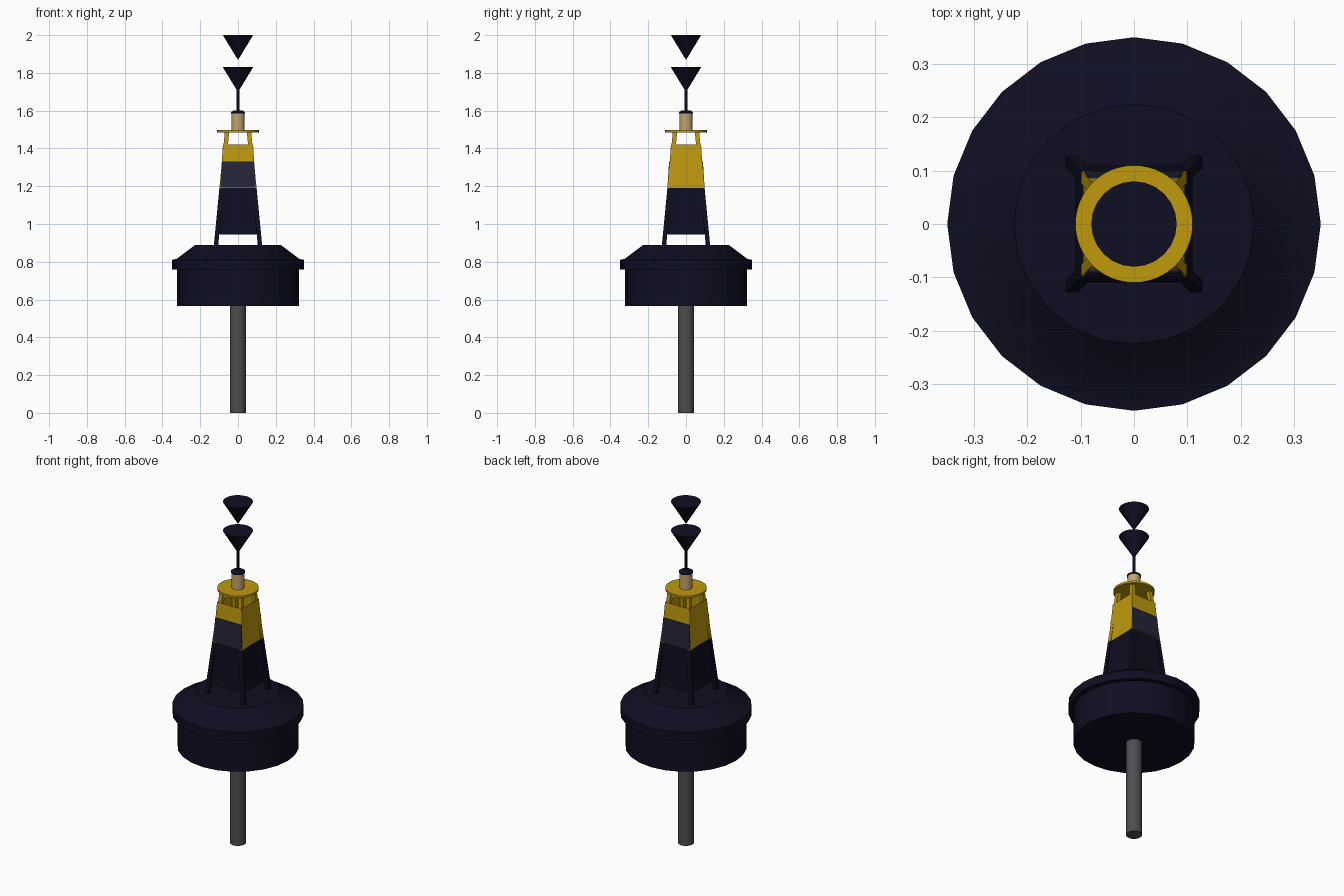
import bpy, bmesh, math
from mathutils import Vector

if "Cube" in bpy.data.objects:
    bpy.data.objects.remove(bpy.data.objects["Cube"])

def material(name, rgb):
    m = bpy.data.materials.new(name)
    m.diffuse_color = (*rgb, 1)
    m.use_nodes = True
    m.node_tree.nodes["Principled BSDF"].inputs["Base Color"].default_value = m.diffuse_color
    return m

NAVY = material("navy black", (0.0045, 0.0045, 0.016))
YELLOW = material("yellow", (0.52, 0.32, 0.004))
SLATE = material("solar slate", (0.018, 0.018, 0.04))
TAN = material("lantern tan", (0.55, 0.38, 0.16))
GREY = material("pole grey", (0.075, 0.075, 0.08))
SPLIT = 1.19   # height where the paint changes from navy to yellow

def make(name, bm, mats, smooth=False):
    bmesh.ops.recalc_face_normals(bm, faces=bm.faces)
    me = bpy.data.meshes.new(name)
    bm.to_mesh(me)
    bm.free()
    ob = bpy.data.objects.new(name, me)
    bpy.context.collection.objects.link(ob)
    for m in mats:
        me.materials.append(m)
    if len(mats) > 1:
        for p in me.polygons:
            p.material_index = int(p.center.z > SPLIT)
    if smooth:
        bpy.ops.object.select_all(action='DESELECT')
        ob.select_set(True)
        bpy.context.view_layer.objects.active = ob
        bpy.ops.object.shade_smooth_by_angle(angle=math.radians(30))
    return ob

def loft(bm, rings, caps=True):
    loops = [[bm.verts.new(p) for p in r] for r in rings]
    n = len(loops[0])
    for a, b in zip(loops, loops[1:]):
        for i in range(n):
            j = (i + 1) % n
            bm.faces.new((a[i], a[j], b[j], b[i]))
    if caps:
        bm.faces.new(loops[0][::-1])
        bm.faces.new(loops[-1])

def turned(name, profile, mat, sides=24):
    bm = bmesh.new()
    loft(bm, [[(r * math.cos(math.tau * i / sides), r * math.sin(math.tau * i / sides), z)
               for i in range(sides)] for r, z in profile])
    return make(name, bm, [mat], True)

def square(cx, cy, h, z):
    return [(cx - h, cy - h, z), (cx + h, cy - h, z), (cx + h, cy + h, z), (cx - h, cy + h, z)]

# Float and ballast pole
turned("ballast_pole", [(0.043, 0), (0.043, 0.58)], GREY)
turned("float_hull", [(0.323, 0.565), (0.323, 0.76), (0.35, 0.76), (0.35, 0.81),
                      (0.325, 0.815), (0.225, 0.89)], NAVY)

# Tower legs, leaning inward
def leg_centre(z):
    return 0.116 + (z - 0.89) * (0.058 - 0.116) / 0.6

for sx, sy, label in ((1, 1, "back_right"), (-1, 1, "back_left"),
                      (1, -1, "front_right"), (-1, -1, "front_left")):
    bm = bmesh.new()
    loft(bm, [square(sx * leg_centre(z), sy * leg_centre(z), 0.0115, z)
              for z in (0.88, SPLIT, 1.488)])
    make(label + "_leg", bm, [NAVY, YELLOW])

# Daymark panels: a tapered open box
def panel_half(z):
    return 0.11 + (z - 0.945) * (0.08 - 0.11) / 0.475

bm = bmesh.new()
loft(bm, [square(0, 0, panel_half(z), z) for z in (0.945, SPLIT, 1.42)], caps=False)
box = make("daymark_panels", bm, [NAVY, YELLOW])
wall = box.modifiers.new("wall", 'SOLIDIFY')
wall.thickness = 0.004
wall.offset = -1

# Solar panels on front and back
for s, label in ((-1, "front"), (1, "back")):
    bm = bmesh.new()
    rings = []
    for z in (SPLIT + 0.002, 1.33):
        h = panel_half(z)
        w = h - 0.001
        rings.append([(-w, s * (h - 0.001), z), (w, s * (h - 0.001), z),
                      (w, s * (h + 0.004), z), (-w, s * (h + 0.004), z)])
    loft(bm, rings)
    make(label + "_solar_panel", bm, [SLATE])

# Top plate, lantern and topmark
turned("top_plate", [(0.11, 1.485), (0.11, 1.497)], YELLOW, 64)
turned("lantern", [(0.034, 1.495), (0.034, 1.588)], TAN)
turned("lantern_cap", [(0.038, 1.585), (0.038, 1.592), (0.022, 1.602)], NAVY)
turned("topmark_rod", [(0.008, 1.6), (0.008, 1.71)], NAVY, 12)
for z, label in ((1.70, "lower"), (1.87, "upper")):
    turned(label + "_topmark_cone", [(0.001, z), (0.08, z + 0.13)], NAVY)
